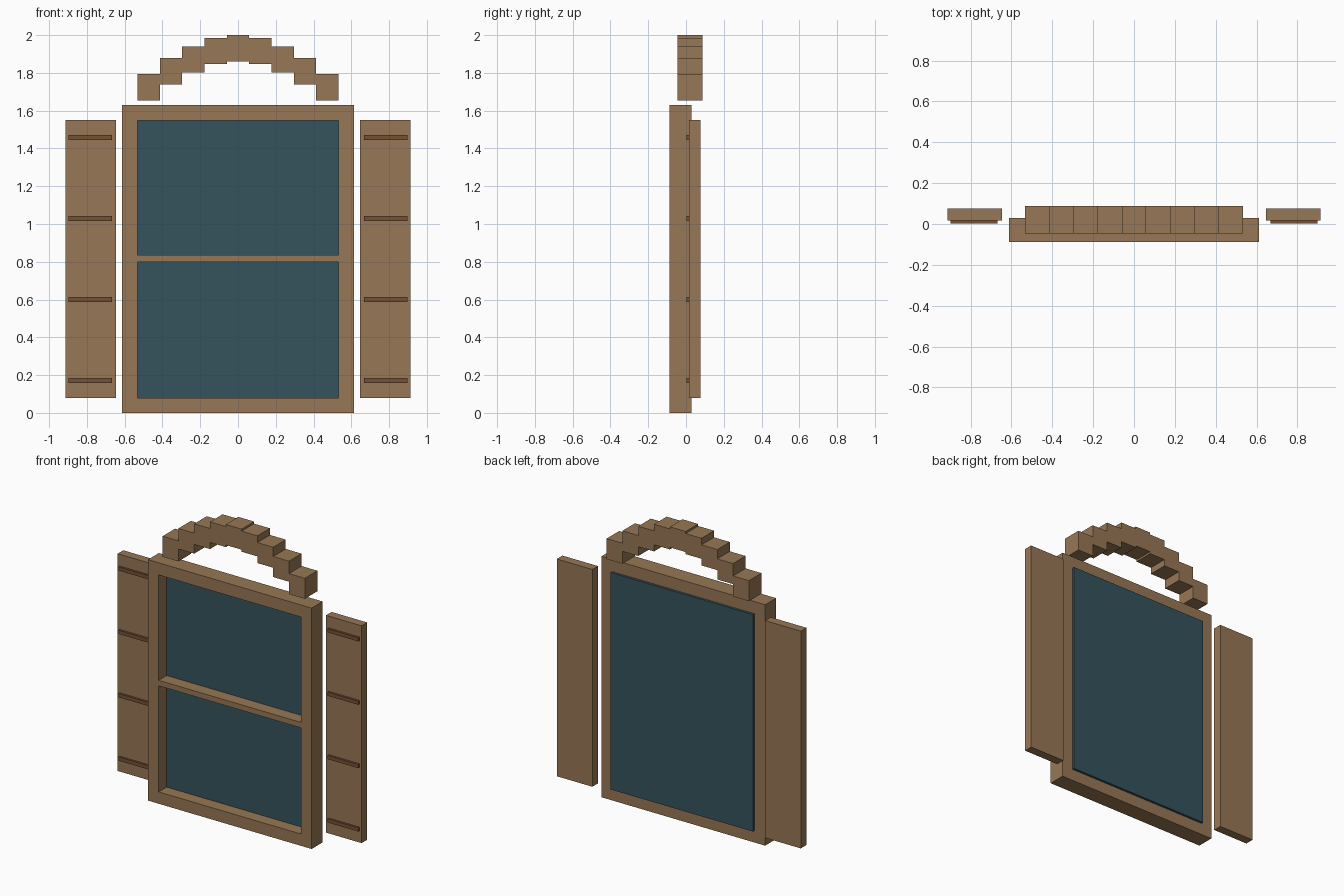
import bpy
import bmesh

if "Cube" in bpy.data.objects:
    bpy.data.objects.remove(bpy.data.objects["Cube"])


def material(name, rgb):
    m = bpy.data.materials.new(name)
    m.diffuse_color = (*rgb, 1)
    m.use_nodes = True
    m.node_tree.nodes["Principled BSDF"].inputs["Base Color"].default_value = m.diffuse_color
    return m


WOOD = material("wood", (0.31, 0.185, 0.09))
DARK = material("dark_wood", (0.18, 0.08, 0.035))
GLASS = material("glass", (0.036, 0.087, 0.11))


def finish(name, bm, mat):
    bmesh.ops.recalc_face_normals(bm, faces=bm.faces)
    mesh = bpy.data.meshes.new(name)
    bm.to_mesh(mesh)
    bm.free()
    mesh.materials.append(mat)
    obj = bpy.data.objects.new(name, mesh)
    bpy.context.collection.objects.link(obj)
    return obj


def box(name, x, y, z, mat):
    """Box from (min, max) ranges on each axis."""
    bm = bmesh.new()
    bmesh.ops.create_cube(bm, size=1)
    for v in bm.verts:
        v.co = [r[0] if c < 0 else r[1] for c, r in zip(v.co, (x, y, z))]
    return finish(name, bm, mat)


def rect(x, z0, z1):
    return [(-x, z0), (x, z0), (x, z1), (-x, z1)]


# Window frame: rectangular ring extruded front to back
FRONT, BACK = -0.088, 0.029
bm = bmesh.new()
outer = [bm.verts.new((x, FRONT, z)) for x, z in rect(0.613, 0, 1.63)]
inner = [bm.verts.new((x, FRONT, z)) for x, z in rect(0.532, 0.08, 1.548)]
for i in range(4):
    j = (i + 1) % 4
    bm.faces.new((outer[i], outer[j], inner[j], inner[i]))
ext = bmesh.ops.extrude_face_region(bm, geom=bm.faces[:])
moved = [g for g in ext["geom"] if isinstance(g, bmesh.types.BMVert)]
bmesh.ops.translate(bm, verts=moved, vec=(0, BACK - FRONT, 0))
finish("window_frame", bm, WOOD)

# Pane, standing slightly proud of the frame's back, and middle rail
box("glass_pane", (-0.532, 0.532), (-0.003, 0.045), (0.08, 1.548), GLASS)
box("middle_rail", (-0.532, 0.532), (FRONT, 0.0), (0.798, 0.835), WOOD)

# Shutters with four battens on each front
for side, s in (("left", -1), ("right", 1)):
    cx = s * 0.78
    box(f"{side}_shutter", (cx - 0.133, cx + 0.133), (0.017, 0.077), (0.08, 1.55), WOOD)
    bx = s * 0.783
    for i in range(4):
        z = 0.172 + i * 0.4287
        box(f"{side}_batten_{i + 1}", (bx - 0.115, bx + 0.115), (0.003, 0.018),
            (z - 0.0125, z + 0.0125), DARK)

# Stepped arch of nine blocks
STEP = 0.1183
DROPS = (0, 0.014, 0.059, 0.122, 0.206)
for k in range(-4, 5):
    top = 2.0 - DROPS[abs(k)]
    box(f"arch_block_{k + 5}", ((k - 0.5) * STEP, (k + 0.5) * STEP),
        (-0.046, 0.088), (top - 0.139, top), WOOD)
